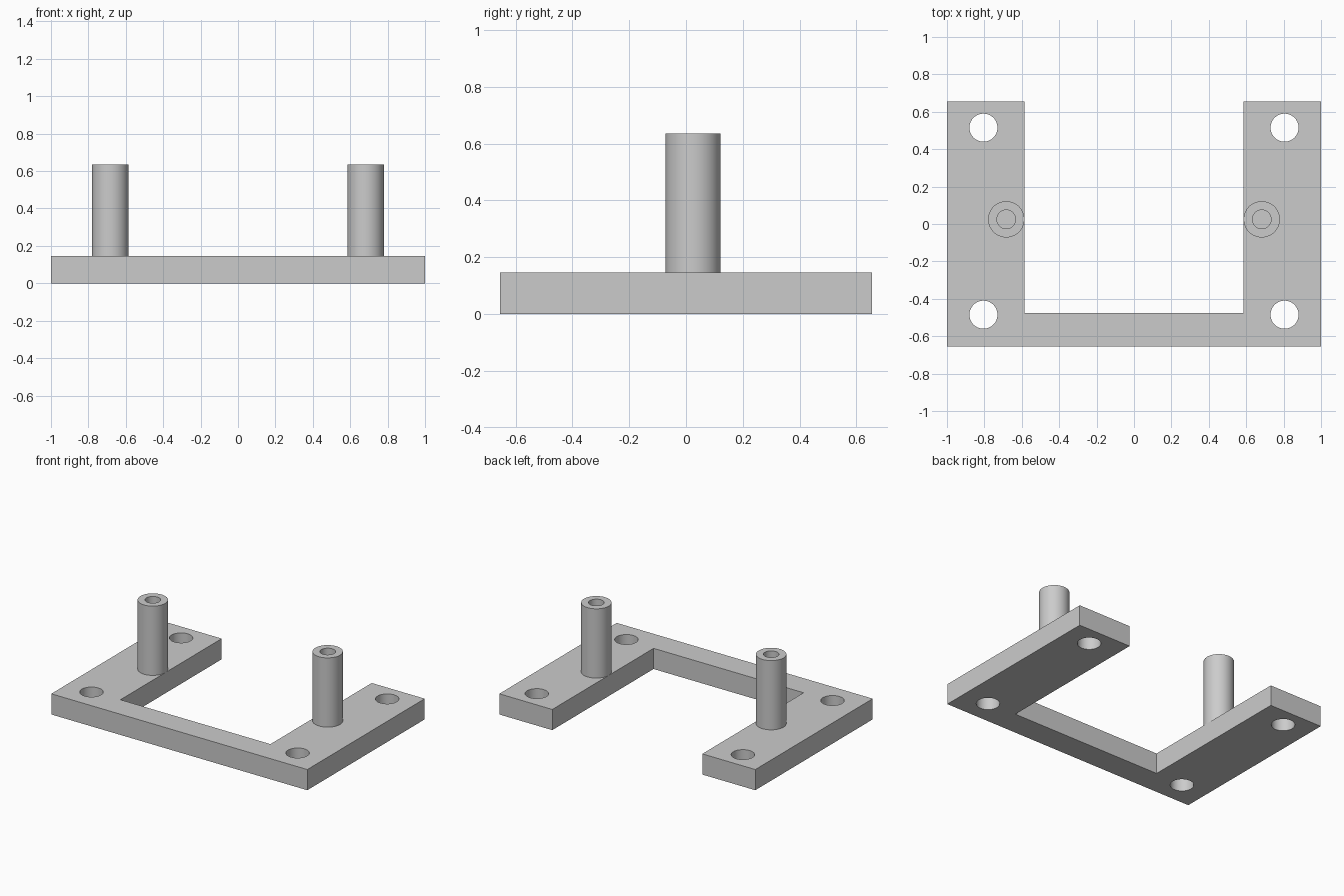
import bpy, bmesh
from math import cos, sin, tau, radians

cube = bpy.data.objects.get("Cube")
if cube:
    bpy.data.objects.remove(cube, do_unlink=True)

HALF_X, HALF_Y, THICK = 1.0, 0.655, 0.146
ARM_X, BRIDGE_Y = 0.586, -0.475
HOLE_X, HOLE_YS, HOLE_R = 0.805, (-0.485, 0.515), 0.075
POST_X, POST_Y, POST_R, BORE_R, POST_TOP = 0.683, 0.025, 0.097, 0.05, 0.635
SEGMENTS = 64

grey = bpy.data.materials.new("plain_grey")
grey.use_nodes = True
colour = (0.6, 0.6, 0.6, 1)
grey.diffuse_color = colour
grey.node_tree.nodes["Principled BSDF"].inputs["Base Color"].default_value = colour


def finish(name, bm):
    """Turn a bmesh into a shaded, coloured object."""
    bmesh.ops.remove_doubles(bm, verts=bm.verts, dist=1e-5)
    bmesh.ops.recalc_face_normals(bm, faces=bm.faces)
    mesh = bpy.data.meshes.new(name)
    bm.to_mesh(mesh)
    bm.free()
    mesh.materials.append(grey)
    obj = bpy.data.objects.new(name, mesh)
    bpy.context.collection.objects.link(obj)
    bpy.ops.object.select_all(action='DESELECT')
    obj.select_set(True)
    bpy.context.view_layer.objects.active = obj
    bpy.ops.object.shade_smooth_by_angle(angle=radians(30))
    return obj


def circle(x, y, r):
    return [(x + r * cos(tau * i / SEGMENTS), y + r * sin(tau * i / SEGMENTS))
            for i in range(SEGMENTS)]


# U-shaped base plate with four through holes
half = [(HALF_X, -HALF_Y), (HALF_X, HALF_Y), (ARM_X, HALF_Y), (ARM_X, BRIDGE_Y)]
outline = half + [(-x, y) for x, y in reversed(half)]
loops = [outline] + [circle(s * HOLE_X, y, HOLE_R) for s in (-1, 1) for y in HOLE_YS]
bm = bmesh.new()
edges = []
for loop in loops:
    verts = [bm.verts.new((x, y, 0)) for x, y in loop]
    edges += [bm.edges.new((verts[i - 1], verts[i])) for i in range(len(verts))]
bmesh.ops.triangle_fill(bm, edges=edges, use_beauty=True, use_dissolve=False)
raised = bmesh.ops.extrude_face_region(bm, geom=bm.faces[:], use_keep_orig=True)
bmesh.ops.translate(bm, vec=(0, 0, THICK),
                    verts=[g for g in raised["geom"] if isinstance(g, bmesh.types.BMVert)])
finish("base_plate", bm)

# Hollow standoff posts, bored down to the plate
profile = [(POST_R, THICK), (POST_R, POST_TOP), (BORE_R, POST_TOP),
           (BORE_R, THICK), (0, THICK)]
for side, name in ((1, "left_post"), (-1, "right_post")):
    bm = bmesh.new()
    verts = [bm.verts.new((r, 0, z)) for r, z in profile]
    geom = verts + [bm.edges.new(pair) for pair in zip(verts, verts[1:])]
    bmesh.ops.spin(bm, geom=geom, cent=(0, 0, 0), axis=(0, 0, 1),
                   angle=tau, steps=SEGMENTS, use_merge=True)
    post = finish(name, bm)
    post.location = (side * POST_X, POST_Y, 0)
